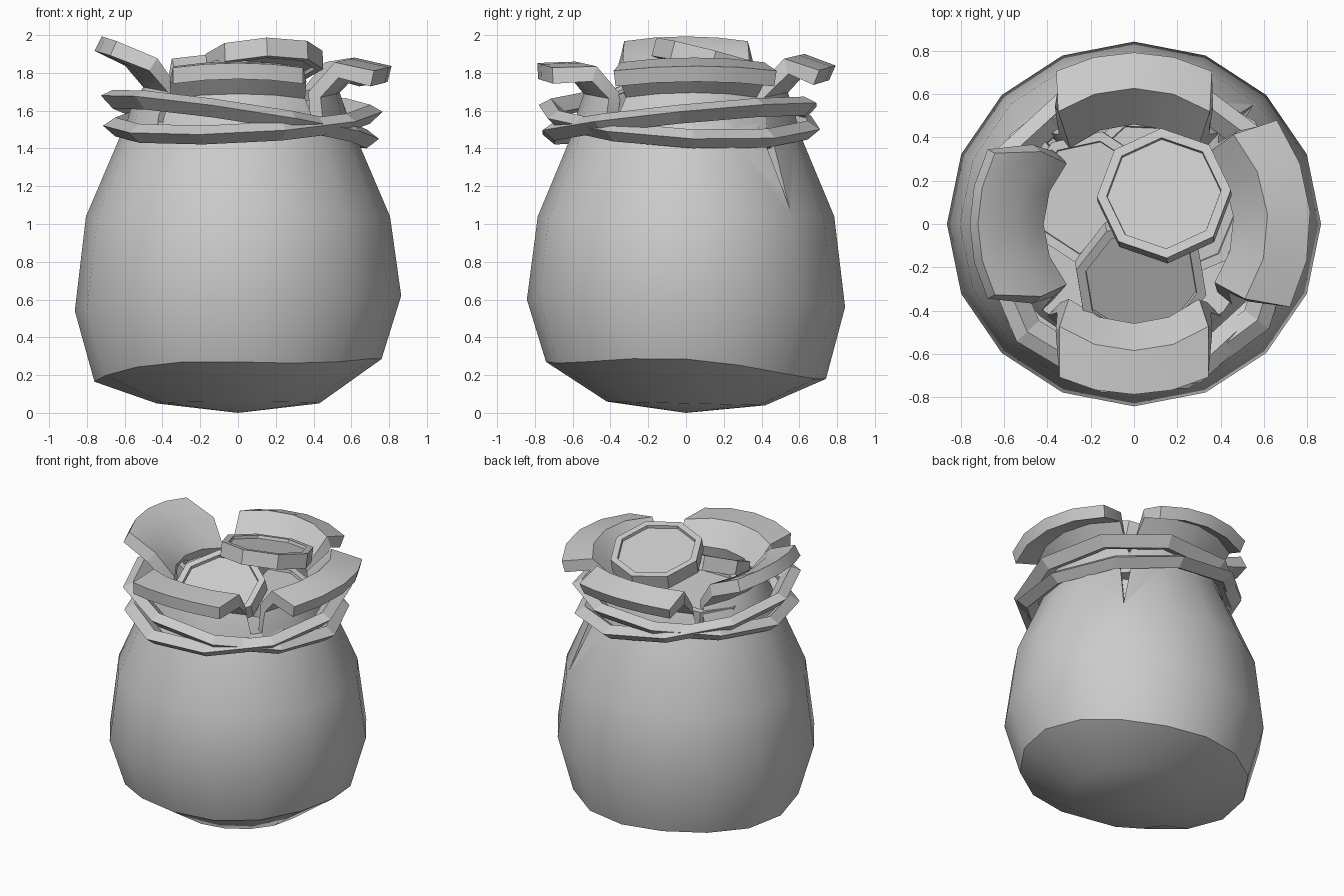
import bpy, bmesh
from math import sin, cos, pi, radians
from mathutils import Vector, Matrix

if "Cube" in bpy.data.objects:
    bpy.data.objects.remove(bpy.data.objects["Cube"])


def finish(name, bm, smooth=None):
    bmesh.ops.recalc_face_normals(bm, faces=bm.faces)
    me = bpy.data.meshes.new(name)
    bm.to_mesh(me)
    bm.free()
    ob = bpy.data.objects.new(name, me)
    bpy.context.collection.objects.link(ob)
    if smooth:
        bpy.ops.object.select_all(action='DESELECT')
        ob.select_set(True)
        bpy.context.view_layer.objects.active = ob
        bpy.ops.object.shade_smooth_by_angle(angle=radians(smooth))
    return ob


def skin(bm, rows, closed=False):
    n = len(rows[0])
    for a, b in zip(rows, rows[1:]):
        for i in range(n if closed else n - 1):
            j = (i + 1) % n
            bm.faces.new((a[i], a[j], b[j], b[i]))


# Sack body: lathed profile of (radius, height, lean towards the front)
bm = bmesh.new()
N = 16
profile = [(0.43, 0.05, 0.01), (0.76, 0.225, 0.045), (0.864, 0.58, 0.02),
           (0.805, 1.04, 0.0), (0.63, 1.45, 0.0), (0.585, 1.54, 0.0)]
rings = []
for k, (r, z, lean) in enumerate(profile):
    ring = []
    for i in range(N):
        t = 2 * pi * i / N
        dz = -lean * sin(t) + (0.04 * cos(t) if k in (1, 2) else 0)
        if k == 1:
            dz += 0.02 * cos(3 * t)
        ring.append(bm.verts.new((r * cos(t), 0.975 * r * sin(t), z + dz)))
    rings.append(ring)
skin(bm, rings, True)
for ring, z in ((rings[0], 0.0), (rings[-1], 1.45)):
    tip = bm.verts.new((0, 0, z))
    for i in range(N):
        bm.faces.new((ring[i], ring[(i + 1) % N], tip))
body = finish("sack_body", bm, 32)

# Long slit in the cloth at the back right corner
bm = bmesh.new()
rad, tan = Vector((1, 1, 0)).normalized(), Vector((-1, 1, 0)).normalized()
tri = [[bm.verts.new(rad * d + tan * w + Vector((0, 0, z)))
        for w, z in ((-0.05, 1.6), (0.05, 1.6), (0, 1.08))] for d in (0.54, 1.0)]
skin(bm, tri, True)
for t in tri:
    bm.faces.new(t)
cutter = finish("slit_cutter", bm)
cutter.hide_render = True
cutter.hide_viewport = True
cut = body.modifiers.new("slit", 'BOOLEAN')
cut.operation = 'DIFFERENCE'
cut.solver = 'EXACT'
cut.object = cutter


# Four cloth flaps around the mouth: path of (radius, height, half angle),
# given as the middle of a thick strip with a sharp rim
def flap(name, angle, path, thick=0.085):
    bm = bmesh.new()
    rows = []
    for k, (r, z, half) in enumerate(path):
        a, b = path[max(k - 1, 0)], path[min(k + 1, len(path) - 1)]
        d = Vector((b[0] - a[0], b[1] - a[1])).normalized() * thick / 2
        loop = []
        for side in (1, -1):
            line = []
            for i in range(5):
                u = i / 2 - 1
                t = radians(angle + u * half)
                rr, zz = r - d.y * side, z + d.x * side - 0.025 * u * u
                line.append(bm.verts.new((rr * cos(t), rr * sin(t), zz)))
            loop += line if side == 1 else line[::-1]
        rows.append(loop)
    skin(bm, rows, True)
    bm.faces.new(rows[0])
    # close the tip with quads
    for i in range(4):
        bm.faces.new((rows[-1][i], rows[-1][i + 1], rows[-1][8 - i], rows[-1][9 - i]))
    finish(name, bm, 30)


neck = [(0.57, 1.42, 44), (0.535, 1.58, 43)]
flap("front_flap", -90, neck + [(0.50, 1.70, 41), (0.60, 1.82, 36), (0.785, 1.81, 26)])
flap("back_flap", 90, neck + [(0.50, 1.71, 40), (0.64, 1.86, 34), (0.775, 1.80, 27)])
flap("right_flap", 4, neck + [(0.50, 1.71, 40), (0.63, 1.84, 38), (0.805, 1.795, 32)])
flap("left_flap", 180, neck + [(0.46, 1.73, 42), (0.57, 1.87, 38), (0.74, 1.955, 27)])


# Rope: two tilted loops with a diamond section
def rope(name, z0, slope_x, slope_y, turn, x0):
    bm = bmesh.new()
    rows = []
    for i in range(10):
        t = 2 * pi * i / 10 + turn
        row = []
        for dr, dz in ((0.065, 0.01), (0, 0.05), (-0.075, -0.01), (0, -0.05)):
            x, y = (0.675 + dr) * cos(t) + x0, 1.03 * (0.675 + dr) * sin(t) - 0.035
            row.append(bm.verts.new((x, y, z0 + slope_x * x + slope_y * y + dz)))
        rows.append(row)
    skin(bm, rows + rows[:1], True)
    finish(name, bm)


rope("rope_loop_1", 1.555, -0.15, -0.055, 0.1, 0.01)
rope("rope_loop_2", 1.55, 0.05, 0.10, 0.0, 0.025)


# Eight-sided coins with a recessed face on both sides
def coin(name, centre, normal, spin):
    bm = bmesh.new()
    bmesh.ops.create_cone(bm, cap_ends=True, segments=8, radius1=0.31, radius2=0.31, depth=0.1)
    caps = [f for f in bm.faces if len(f.verts) == 8]
    bmesh.ops.inset_individual(bm, faces=caps, thickness=0.045)
    bmesh.ops.inset_individual(bm, faces=caps, thickness=0.003, depth=-0.02)
    rot = Vector(normal).to_track_quat('Z', 'Y').to_matrix().to_4x4()
    bm.transform(Matrix.Translation(centre) @ rot @ Matrix.Rotation(radians(spin), 4, 'Z'))
    finish(name, bm)


coin("coin_top", (0.14, 0.13, 1.86), (-0.04, 0.26, 1), -6)
coin("coin_front", (0.03, -0.25, 1.70), (0.08, -0.45, 1), 22)
coin("coin_left", (-0.2, 0.12, 1.66), (-0.12, 0.05, 1), 12)
coin("coin_right", (0.2, 0.05, 1.62), (0.1, 0.0, 1), 0)
coin("coin_back", (0.05, 0.2, 1.57), (0, 0.1, 1), 20)
